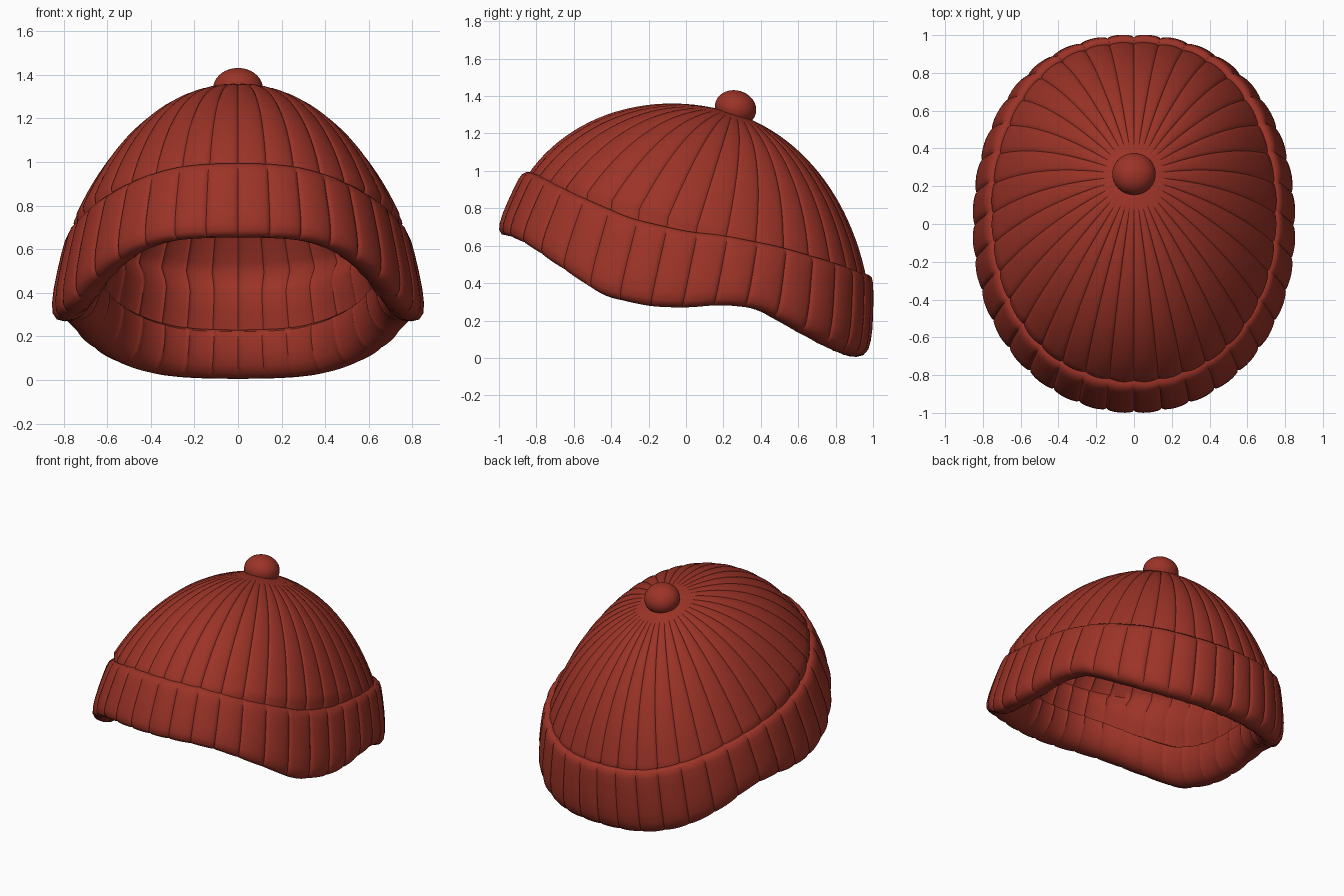
import bpy, bmesh, math
from mathutils import Vector

if "Cube" in bpy.data.objects:
    bpy.data.objects.remove(bpy.data.objects["Cube"])

RIBS = 36
# columns sit closer together beside each groove
FRACTIONS = (0, .06, .15, .32, .5, .68, .85, .94)
ANGLES = [2 * math.pi * (i + f) / RIBS for i in range(RIBS) for f in FRACTIONS]
N = len(ANGLES)

mat = bpy.data.materials.new("red_wool")
mat.diffuse_color = (0.33, 0.033, 0.02, 1)
mat.use_nodes = True
mat.node_tree.nodes["Principled BSDF"].inputs["Base Color"].default_value = mat.diffuse_color

# heights of the cuff edges along y
BOTTOM = [(-1, .66), (-.89, .62), (-.73, .51), (-.46, .33), (-.2, .275), (0, .268),
          (.2, .285), (.4, .265), (.6, .16), (.8, .06), (.96, 0)]
TOP = [(-.86, 1.0), (-.6, .87), (-.3, .74), (0, .67), (.2, .65), (.5, .59), (.8, .5), (.98, .43)]


def lookup(tab, y):
    if y <= tab[0][0]:
        return tab[0][1]
    for (a, za), (b, zb) in zip(tab, tab[1:]):
        if y <= b:
            return za + (zb - za) * (y - a) / (b - a)
    return tab[-1][1]


def soft(tab, y):
    return sum(lookup(tab, y + d * .03) for d in (-2, -1, 0, 1, 2)) / 5


def rib(th):
    # zero on the rib crown, -1 in the narrow groove
    return abs(math.sin(RIBS * th / 2)) ** .4 - 1


def plan(th):
    # oval of unit size, slightly squared towards the back
    s, c = math.sin(th), math.cos(th)
    q = 2.2 - .1 * c
    f = (abs(s) ** q + abs(c) ** q) ** (-1 / q)
    return s * f, c * f


def cuff_point(th, u, e, depth):
    s, c = plan(th)
    yt, yb = .06 - .915 * c, -.02 - .985 * c
    top = Vector((.76 * s, yt, soft(TOP, yt)))
    bot = Vector((.85 * s, yb, soft(BOTTOM, yb)))
    out = Vector((s / .85, -c, 0)).normalized()
    return top.lerp(bot, u) + out * (e + depth * rib(th))


def dome_point(th, t, off, depth):
    # cap of an ellipsoid on a tilted plane, t = 0 at the base and 1 at the crown
    s, c = plan(th)
    cc = math.cos(th) ** 2
    a0 = math.radians(38 - (23 if c > 0 else 3) * cc)
    a = a0 + (math.pi / 2 - a0) * t
    r = math.cos(a) / math.cos(a0)
    h = (math.sin(a) - math.sin(a0)) / (1 - math.sin(a0))
    groove = depth * rib(th) * min(1, max(0, (r - .15) * 5))
    k = 1 - off + groove
    x, v = .755 * s * r * k, -.95 * c * r * k
    w = .64 * h * (1 - off) + groove * .5 * h
    return Vector((x, .06 + .955 * v + .295 * w, .70 - .295 * v + .955 * w))


def finish(ob):
    ob.data.materials.append(mat)
    bpy.ops.object.select_all(action='DESELECT')
    ob.select_set(True)
    bpy.context.view_layer.objects.active = ob
    bpy.ops.object.shade_smooth_by_angle(angle=math.radians(50))


def loft(name, rows):
    bm = bmesh.new()
    rings = [[bm.verts.new(f(th)) for th in ANGLES] for f in rows]
    for a, b in zip(rings, rings[1:]):
        for i in range(N):
            j = (i + 1) % N
            bm.faces.new((a[i], a[j], b[j], b[i]))
    bmesh.ops.remove_doubles(bm, verts=bm.verts, dist=1e-5)
    bmesh.ops.recalc_face_normals(bm, faces=bm.faces)
    me = bpy.data.meshes.new(name)
    bm.to_mesh(me)
    bm.free()
    ob = bpy.data.objects.new(name, me)
    bpy.context.collection.objects.link(ob)
    finish(ob)


# ribbed crown: outer skin, hidden hem inside the cuff, inner lining
STEPS = 24
HEM = [(.3, -.06), (.55, -.07), (.55, -.11), (.3, -.115), (.1, -.115), (.02, -.10)]
rows = [lambda th, t=1 - i / STEPS: dome_point(th, t, 0, .016) for i in range(STEPS + 1)]
rows += [lambda th, q=q: cuff_point(th, *q, .008) for q in HEM]
rows += [lambda th, t=i / STEPS: dome_point(th, t, .06, .013) for i in range(1, STEPS + 1)]
loft("crown", rows)

# folded cuff: (position from top to bottom edge, outward offset, groove depth)
SECTION = [(.06, -.045, 0), (-.01, -.02, .005), (-.015, .002, .007), (.02, .02, .01),
           (.1, .028, .015), (.25, .031, .017), (.45, .032, .017), (.65, .03, .017),
           (.8, .023, .017), (.91, .01, .015), (.98, -.015, .012), (1.0, -.05, .009),
           (.995, -.085, .008), (.95, -.115, .008), (.86, -.138, .008), (.72, -.148, .008),
           (.58, -.146, .008), (.5, -.138, .007), (.48, -.12, .007), (.49, -.10, .006)]
loft("cuff", [lambda th, q=q: cuff_point(th, *q) for q in SECTION])

# small bobble on the crown
bpy.ops.mesh.primitive_uv_sphere_add(segments=40, ring_count=20, radius=1, location=(0, .265, 1.335))
bobble = bpy.context.object
bobble.name = "bobble"
bobble.scale = (.115, .112, .095)
bobble.rotation_euler = (math.radians(-17), 0, 0)
finish(bobble)
